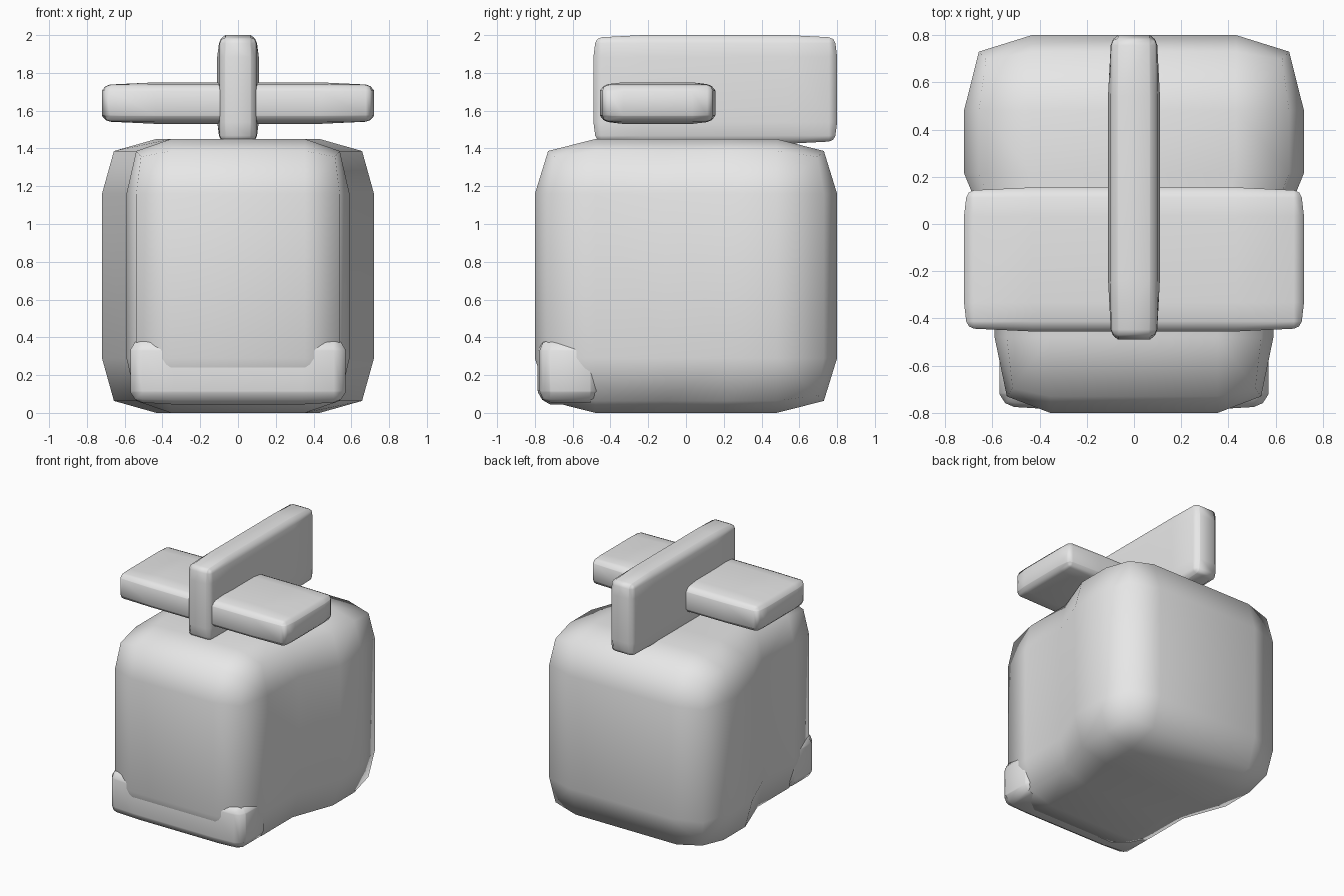
import bpy, bmesh
from mathutils import Vector

cube = bpy.data.objects.get("Cube")
if cube:
    bpy.data.objects.remove(cube, do_unlink=True)

# One plain grey for everything
grey = bpy.data.materials.new("plain_grey")
grey.use_nodes = True
grey.diffuse_color = (0.8, 0.8, 0.8, 1)
grey.node_tree.nodes["Principled BSDF"].inputs["Base Color"].default_value = grey.diffuse_color


def cut(bm, axis, pos):
    """Add an edge loop across the mesh at a position on one axis."""
    normal = Vector((0, 0, 0))
    normal[axis] = 1
    bmesh.ops.bisect_plane(bm, geom=bm.verts[:] + bm.edges[:] + bm.faces[:],
                           plane_co=normal * pos, plane_no=normal)


def finish(bm, name):
    """Turn a bmesh into a smooth grey object."""
    bmesh.ops.recalc_face_normals(bm, faces=bm.faces)
    for f in bm.faces:
        f.smooth = True
    mesh = bpy.data.meshes.new(name)
    bm.to_mesh(mesh)
    bm.free()
    mesh.materials.append(grey)
    obj = bpy.data.objects.new(name, mesh)
    bpy.context.collection.objects.link(obj)
    return obj


def pillow_box(name, lo, hi, pull=0.013, bevel=0.03):
    """Box with slightly bulging faces and small rounded edges."""
    lo, hi = Vector(lo), Vector(hi)
    mid, half = (lo + hi) / 2, (hi - lo) / 2
    bm = bmesh.new()
    bmesh.ops.create_cube(bm, size=2)
    for axis in range(3):
        for pos in (-0.6, 0.6):
            cut(bm, axis, pos)
    for v in bm.verts:
        ends = [abs(c) > 0.9 for c in v.co]
        shrink = pull if sum(ends) > 1 else 0
        for i in range(3):
            side = 1 if v.co[i] > 0 else -1
            v.co[i] = mid[i] + v.co[i] * half[i] - (side * shrink if ends[i] else 0)
    obj = finish(bm, name)
    mod = obj.modifiers.new("rounded_edges", "BEVEL")
    mod.width, mod.segments = bevel, 2
    mod.limit_method, mod.angle_limit = "ANGLE", 0.9
    return obj


# Body: rounded block whose front part is narrower than the rear
bm = bmesh.new()
bmesh.ops.create_cube(bm, size=2)
bmesh.ops.bevel(bm, geom=bm.edges[:], offset=0.4, segments=2, profile=0.61,
                affect="EDGES", clamp_overlap=False)
for pos in (-0.13, 0.27):
    cut(bm, 1, pos)
for v in bm.verts:
    narrow = 0.82 if v.co.y < 0 else 1
    v.co = (v.co.x * 0.72 * narrow, v.co.y * 0.8, (v.co.z + 1) * 0.725)
finish(bm, "body")

# Bumper block wrapped round the lower front
pillow_box("front_bumper", (-0.57, -0.785, 0.045), (0.57, -0.44, 0.4), bevel=0.05)

# Crossed plates on top
pillow_box("cross_plate", (-0.72, -0.455, 1.53), (0.72, 0.155, 1.75))
pillow_box("upright_plate", (-0.11, -0.49, 1.425), (0.11, 0.8, 2))
